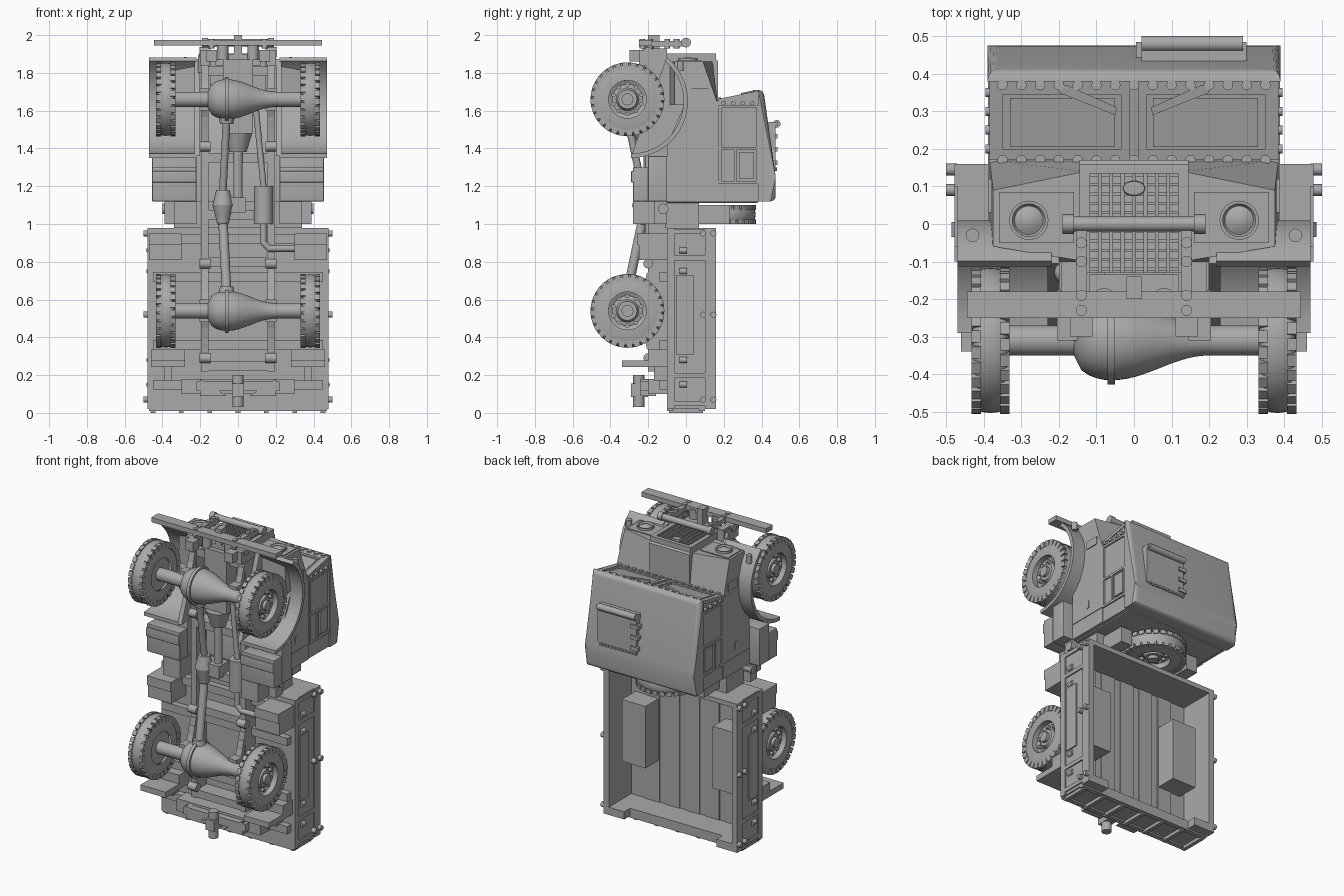
import bpy, bmesh
from math import pi, cos, sin
from mathutils import Matrix, Vector

default_cube = bpy.data.objects.get("Cube")
if default_cube:
    bpy.data.objects.remove(default_cube)

# Main dimensions: the vehicle stands on its tail, so up is +y and forward is +z
half_cab, half_bed, rail_x, track = .385, .47, .175, .382
axle_y, belly, frame_top, waist, eaves, roof_top = -.31, -.2, -.1, .17, .38, .475
tail, rear_axle, bed_front, cab_back, screen, nose = .02, .54, .98, 1.12, 1.65, 1.87
front_axle = screen + .01
bed_floor, bed_top = frame_top, .16

paint = bpy.data.materials.new("plain_grey")
paint.use_nodes = True
shade = (.4, .4, .4, 1)
paint.diffuse_color = shade
paint.node_tree.nodes["Principled BSDF"].inputs["Base Color"].default_value = shade


# Shape helpers: each returns a function that adds geometry to a bmesh
def near(centre, half):
    return (centre - half, centre + half)


def block(x, y, z, matrix=Matrix()):
    ranges = (x, y, z)
    size = Matrix.Diagonal([abs(high - low) for low, high in ranges] + [1])
    middle = Matrix.Translation([(low + high) / 2 for low, high in ranges])
    return lambda bm: bmesh.ops.create_cube(bm, size=1, matrix=matrix @ middle @ size)


def cylinder(start, end, radius, end_radius=None, sides=20):
    start, end = Vector(start), Vector(end)
    along = end - start
    matrix = Matrix.Translation((start + end) / 2) @ along.to_track_quat('Z', 'Y').to_matrix().to_4x4()
    return lambda bm: bmesh.ops.create_cone(bm, cap_ends=True, segments=sides, radius1=radius,
                                            radius2=end_radius or radius, depth=along.length, matrix=matrix)


def x_pin(x, y, z, radius, length=.03):
    return cylinder((x, y, z), (x + length, y, z), radius, sides=12)


def z_pin(x, y, z, radius, length=.03):
    return cylinder((x, y, z), (x, y, z + length), radius, sides=12)


def ball(centre, radius):
    return lambda bm: bmesh.ops.create_uvsphere(bm, u_segments=16, v_segments=10, radius=radius,
                                                matrix=Matrix.Translation(centre))


def tube(path, radius):
    return ([cylinder(start, end, radius) for start, end in zip(path, path[1:])]
            + [ball(point, radius) for point in path[1:-1]])


def loft(first, second):
    def add(bm):
        a, b = [[bm.verts.new(point) for point in ring] for ring in (first, second)]
        bm.faces.new(a)
        bm.faces.new(b[::-1])
        for i in range(len(a)):
            bm.faces.new((a[i - 1], b[i - 1], b[i], a[i]))
    return add


def prism(x, outline):
    return loft(*[[(side, y, z) for y, z in outline] for side in x])


def lathe(profile, matrix=Matrix(), sides=48):
    def add(bm):
        turns = [2 * pi * i / sides for i in range(sides)]
        rings = [[bm.verts.new(matrix @ Vector((r * cos(a), r * sin(a), h))) for a in turns] for r, h in profile]
        for a, b in zip(rings, rings[1:]):
            for i in range(sides):
                bm.faces.new((a[i - 1], a[i], b[i], b[i - 1]))
        bmesh.ops.remove_doubles(bm, verts=sum(rings, []), dist=1e-5)
    return add


def part(name, shapes, mirror=False, bevel=0, bevel_above=-1):
    bm = bmesh.new()
    for add_shape in shapes:
        add_shape(bm)
    if bevel:
        edges = [edge for edge in bm.edges if all(v.co.y > bevel_above for v in edge.verts)]
        bmesh.ops.bevel(bm, geom=edges, offset=bevel, segments=4, profile=.5,
                        affect='EDGES', clamp_overlap=True)
    bmesh.ops.recalc_face_normals(bm, faces=bm.faces[:])
    mesh = bpy.data.meshes.new(name)
    bm.to_mesh(mesh)
    bm.free()
    mesh.materials.append(paint)
    mesh.shade_smooth()
    mesh.set_sharp_from_angle(angle=.6)
    part_object = bpy.data.objects.new(name, mesh)
    bpy.context.scene.collection.objects.link(part_object)
    if mirror:
        part_object.modifiers.new("Mirror", 'MIRROR')
    return part_object


# Wheel: rounded tyre, dished rim, hub, tread lugs and two circles of bolts
tyre, rim = .193, .1
section = [(rim + (tyre - rim) * sin(pi * i / 12) ** .25, -.05 * cos(pi * i / 12)) for i in range(13)]
dish = [(rim, .015), (.08, .005), (.06, .01), (.05, .03), (0, .03)]
wheel = [lathe(section + dish), z_pin(0, 0, 0, .032, .05),
         cylinder((0, 0, -.04), (0, 0, -.01), rim, sides=32)]
lugs, bolts = 28, 10
for i in range(lugs):
    for side in (1, -1):
        spin = Matrix.Rotation(2 * pi * (i + side / 4) / lugs, 4, 'Z')
        wheel.append(block((.16, tyre + .002), near(0, .016), (side * .025, side * .051), spin))
for i in range(bolts):
    for radius, size in ((.078, .011), (.045, .007)):
        angle = 2 * pi * i / bolts
        wheel.append(z_pin(radius * cos(angle), radius * sin(angle), 0, size, .03 - size / 2))
spare = part("spare_wheel", wheel)
spare.location = (0, bed_top + .015, bed_front + .07)
spare.rotation_euler.x = pi


# Axles with an offset differential, leaf springs and the four road wheels
def bulge(d):
    return max(0, 1 - (d / .1) ** 2) ** .5 if d < 0 else (1 + cos(min(1, d / .26) * pi)) / 2


stations = [i / 50 for i in range(-18, 19)]
diff_x = -.06
housing = [(.04 + .066 * bulge(x - diff_x), x) for x in stations]
housing = [(0, stations[0])] + housing + [(0, stations[-1])]
for place, z, inward in (("rear", rear_axle, 1), ("front", front_axle, -1)):
    across = Matrix.Translation((0, axle_y, z)) @ Matrix.Rotation(pi / 2, 4, 'Y')
    part(place + "_axle", [lathe(housing, across), cylinder((diff_x - .01, axle_y, z), (diff_x + .01, axle_y, z), .118),
                           cylinder((diff_x, axle_y, z), (diff_x, axle_y, z + inward * .13), .06, .035)])
    springs = []
    for leaf in range(4):
        reach, low = .25 - leaf / 20, -.235 - leaf / 80
        under = [(low + .04, z - reach), (low, z), (low + .04, z + reach)]
        springs.append(prism(near(rail_x, .02), under + [(y + .012, end) for y, end in under[::-1]]))
    for side in (1, -1):
        springs.append(block(near(rail_x, .03), (axle_y, belly), near(z + side * .045, .015)))
        springs.append(x_pin(rail_x - .03, belly, z + side * .25, .026, .06))
    part(place + "_leaf_springs", springs, mirror=True)
    for name, side in (("left", 1), ("right", -1)):
        road_wheel = bpy.data.objects.new(f"{place}_{name}_wheel", spare.data)
        road_wheel.location = (side * track, axle_y, z)
        road_wheel.rotation_euler.y = side * pi / 2
        bpy.context.scene.collection.objects.link(road_wheel)

# Chassis and drive line
part("chassis_rails", [block(near(rail_x, .02), (belly, frame_top), (.22, nose + .06)),
                       block(near(rail_x, .025), (belly - .05, frame_top), (nose - .03, nose + .05))], mirror=True)
part("cross_members", [block(near(0, rail_x), (belly, frame_top), near(z, .025))
                       for z in (.25, .8, bed_front + .07, 1.35, nose - .06)])
shaft_x, shaft_y = -.08, -.23
case_low, case_high = 1.02, 1.18
case_middle = (case_low + case_high) / 2
part("rear_driveshaft", [cylinder((diff_x, axle_y, rear_axle + .1), (shaft_x, shaft_y, case_low), .025),
                         ball((shaft_x, shaft_y, case_low), .035)])
part("front_driveshaft", [cylinder((shaft_x, shaft_y, case_high), (diff_x, axle_y, front_axle - .1), .02)])
part("transfer_case", [cylinder((shaft_x, shaft_y, case_low), (shaft_x, shaft_y, case_middle), .035, .055),
                       cylinder((shaft_x, shaft_y, case_middle), (shaft_x, shaft_y, case_high), .055, .035),
                       block((shaft_x, .04), near(belly, .05), near(case_middle, .04))])
part("gearbox", [cylinder((0, belly, case_middle), (0, belly, 1.4), .025),
                 cylinder((0, belly, 1.38), (0, belly, 1.48), .045, .075),
                 block(near(0, .08), (shaft_y, 0), (1.48, nose))])
pipe_x, pipe_z = .135, .87
part("exhaust", [cylinder((pipe_x, belly, 1), (pipe_x, belly, 1.2), .05)]
     + tube([(.09, belly, front_axle), (pipe_x, belly, 1.2)], .016)
     + tube([(pipe_x, belly, 1), (pipe_x, belly, pipe_z + .03), (pipe_x + .03, belly, pipe_z), (.3, belly, pipe_z)], .017))
box_x = (.22, half_bed - .015)
part("storage_boxes", [block(box_x, (belly, frame_top), (cab_back, 1.36)),
                       block(box_x, (-.28, belly), (cab_back, 1.3)),
                       block(box_x, (-.29, belly), (1.22, 1.28))], mirror=True, bevel=.004)
part("side_tanks", [block((.22, .34), (-.28, frame_top), (1, cab_back)),
                    block((.34, .39), (-.17, frame_top), (1, cab_back)),
                    block((.3, half_bed), (-.26, frame_top), (.89, .95)),
                    block((.3, half_bed), (-.25, frame_top), (.81, .89)),
                    x_pin(.33, -.12, cab_back - .04, .028, .07)], mirror=True)

# Bumper, posts, roller bar and front hook
bumper = 1.96
part("front_bumper", [block(near(0, .445), (-.25, -.18), near(bumper, .015))])
part("bumper_posts", [block(near(.14, .015), (-.25, 0), near(bumper - .005, .015)),
                      block(near(.14, .03), (-.3, -.24), near(nose + .02, .03))]
     + [z_pin(.14, y, bumper - .03, .015, .05) for y in (-.23, -.19, -.1, -.05)], mirror=True)
part("roller_bar", [x_pin(0, 0, bumper, .02, .18), x_pin(.16, 0, bumper, .026)], mirror=True)
part("tow_hook", [block(near(0, .02), (belly, -.14), (nose, 2)),
                  block(near(0, .12), (belly, -.135), near(nose, .03)),
                  z_pin(.08, belly, nose, .03, .09), z_pin(-.08, belly, nose, .03, .09)])

# Fenders: a strip swept along an arc around the front wheel, with an inner wall
sweep = [pi * (.22 + .78 * i / 20) for i in range(21)]


def arch(radius):
    return [(axle_y + .02 + radius * sin(a), screen + radius * cos(a)) for a in sweep]


part("fenders", [prism((.22, half_bed), arch(.3) + arch(.277)[::-1]), prism((.2, .23), arch(.29)),
                 z_pin(.43, -.03, nose - .06, .018, .05)], mirror=True)

# Cab, roof and windscreen
part("cab_lower", [prism((-half_cab, half_cab), [(frame_top, cab_back), (frame_top, 1.42), (0, screen),
                                                 (waist, screen), (waist, cab_back)])])
part("cab_upper", [prism(near(0, half_cab - .005), [(waist, cab_back), (waist, screen),
                                                    (eaves, screen + .04), (eaves, cab_back)])])
part("roof", [prism(near(0, half_cab + .005), [(eaves, 1.71), (eaves + .03, 1.71), (roof_top, 1.25),
                                              (roof_top, cab_back), (eaves, cab_back)])],
     bevel=.028, bevel_above=.4)
part("rear_cab_panel", [block(near(0, .36), (frame_top, eaves), near(cab_back, .008))], bevel=.004)


def pane(x, y, thick=.012):
    slope = [(level, screen + (level - waist) / 5) for level in y]
    return prism(x, [(level, z - .01) for level, z in slope] + [(level, z + thick) for level, z in slope[::-1]])


screen_x, screen_y = (.01, half_cab), (waist + .01, eaves - .01)
part("windscreen_frame", [pane((.01, .035), screen_y), pane((.35, half_cab), screen_y),
                          pane(screen_x, (.345, eaves)), pane(screen_x, (waist, .2)),
                          pane((.05, .33), (.205, .335), .004)], mirror=True)
blade = [(.05, .29), (.045, .31), (.18, .37), (.2, .365), (.2, .35)]
part("wipers", [loft(*[[(x, y, lift + y / 5) for x, y in blade] for lift in (1.6, 1.635)])], mirror=True)
part("frame_rivets", [z_pin(i / 20, y, z - .03, .014, .05)
                      for i in range(-7, 8) for y, z in ((waist, screen), (eaves - .01, screen + .04))])

# Doors with framed panes, handles and hinges
skin = (half_cab - .02, half_cab + .004)
door_low, door_split, door_high = 1.22, 1.4, 1.62
part("doors", [block(skin, (waist, eaves), near(z, .007)) for z in (door_low, door_split, door_high)]
     + [block(skin, near(y, .007), (door_low, door_high)) for y in (waist + .01, eaves)]
     + [block(skin, near(.26, .007), (door_low, door_split)),
        block(skin, (.28, .36), (door_low + .02, door_split - .02)),
        block(skin, near(.04, .008), (door_low + .05, door_low + .1)),
        block(skin, (frame_top, waist), near(door_low, .002))]
     + [x_pin(half_cab - .02, y / 20, screen - .01, .012) for y in range(4, 8)], mirror=True)

# Roof hatch with a rolled cover, hinges and studs
hatch_x, hatch_low, hatch_high = (.02, .3), 1.29, 1.53
part("roof_hatch", [block(hatch_x, (eaves, roof_top), (hatch_low, hatch_high)),
                    block(hatch_x, (eaves, roof_top + .01), near(hatch_high, .01)),
                    x_pin(hatch_x[0], roof_top + .005, hatch_high, .021, .27)]
     + [block((.005, .06), (eaves, roof_top + .01), near(hatch_low + .07 * i, .012)) for i in (.5, 1.5, 2.5)]
     + [cylinder((x / 40, eaves, hatch_low), (x / 40, roof_top + .008, hatch_low), .009, sides=8) for x in range(1, 12)])


# Bonnet with sloping wings, headlights and grille
def wing_section(x, inner, outer, z):
    return [(x, outer, z), (x, -.06, z), (.13, frame_top, z), (.13, inner, z)]


part("bonnet_wings", [loft(wing_section(half_cab - .01, .14, .09, nose - .01),
                           wing_section(half_cab, waist, waist, screen - .02)),
                      block((.16, .36), (-.05, .085), near(nose - .01, .006)),
                      block(skin, (.03, .12), (screen + .02, screen + .07))], mirror=True)
grille_x, grille_low = .145, -.13
part("bonnet_centre", [prism((-grille_x, grille_x), [(grille_low, screen), (grille_low, nose + .01), (bed_top, nose),
                                                     (waist, nose - .01), (waist, screen)])])
lens = [(.052, -.01), (.052, .01), (.044, .01), (.038, 0), (.02, .01), (0, .014)]
part("headlights", [lathe(lens, Matrix.Translation((.28, .01, nose)), sides=32)], mirror=True)
part("grille", [block(near(i / 33, .005), (grille_low, .14), near(nose + .01, .017)) for i in range(-3, 4)]
     + [block(near(0, .12), near(.005 + i / 40, .004), near(nose + .01, .013)) for i in range(-5, 6)]
     + [block(near(side * (grille_x - .014), .014), (grille_low, bed_top), near(nose + .01, .022)) for side in (1, -1)]
     + [block(near(0, grille_x), (.135, bed_top), near(nose + .01, .022))])
oval = Matrix.Translation((0, .095, nose + .02)) @ Matrix.Diagonal((1, .65, 1, 1))
part("grille_boss", [lathe([(.032, 0), (.028, .012), (0, .014)], oval, sides=24)])
part("intake_horn", [z_pin(-.185, -.13, nose - .07, .028, .08), ball((-.185, -.13, nose + .01), .028)])

# Cargo bed
bed_length, bed_height, bed_width = (tail, bed_front), (bed_floor, bed_top), near(0, half_bed)
part("bed_floor", [block(bed_width, near(bed_floor + .015, .015), bed_length)]
     + [block(near(i / 7, .05), near(bed_floor + .03, .006), bed_length) for i in range(-2, 3)])
part("bed_front_wall", [block(bed_width, bed_height, near(bed_front - .015, .015))])
trim = (half_bed - .01, half_bed + .008)
part("bed_sides", [block((half_bed - .03, half_bed), bed_height, bed_length),
                   block(trim, (.1, bed_top), bed_length), block(trim, (bed_floor, -.06), bed_length),
                   block(trim, (-.05, .04), near(rear_axle - .02, .21))]
     + [block(trim, bed_height, near(z, .012)) for z in (.05, .2, .82, .96)], mirror=True)
part("bed_clips", [cylinder((half_bed, -.035, z), (half_bed, .005, z), .016) for z in (.15, .28, .75, .86)]
     + [x_pin(half_bed, y, z, .016) for z in (.07, rear_axle - .02, .95) for y in (.09, .145)], mirror=True)
part("bed_wheel_boxes", [block((.24, .41), (bed_floor, .07), near(rear_axle, .2))], mirror=True)
gate = (tail, tail + .05)
part("tailgate", [block(bed_width, (bed_floor, .1), gate)]
     + [block(bed_width, near(y, .015), (tail - .01, tail)) for y in (bed_floor + .015, .085)]
     + [block(near(i * .15, .012), near(0, .09), (tail - .02, tail)) for i in range(-3, 4)])
part("tailgate_corners", [block((.33, half_bed), (.08, bed_top), gate)], mirror=True)
part("bed_bearers", [block(near(0, .45), (-.14, bed_floor), near(z, .025)) for z in (.15, .36, .72, .92)])
part("spare_carrier", [block(near(.25, .04), (.07, .23), (1, 1.1)),
                       block((.21, .34), (frame_top, .07), (bed_front, cab_back)),
                       block(near(0, .34), near(frame_top, .01), (bed_front, cab_back))], mirror=True)

# Rear guards, crossbar and tow hitch
part("rear_mud_guards", [block((.28, .46), (-.34, bed_floor), near(.26, .018)),
                         block((.28, .46), (belly, bed_floor), (.26, .335)),
                         block(near(.37, .02), (-.17, bed_floor), (.17, .25))], mirror=True)
part("rear_crossbar", [block(near(0, .3), (belly, bed_floor), near(.14, .04)),
                       block(near(0, .22), (-.24, bed_floor), near(.14, .025))])
part("tow_hitch", [block(near(0, .03), (-.29, belly), near(.12, .035)), z_pin(0, -.25, .03, .03, .17)])
wedge = [(.06, .09), (.2, .09), (.2, .18)]
part("hitch_braces", [loft(*[[(x, y, z) for x, z in wedge] for y in (-.24, -.16)])], mirror=True)
